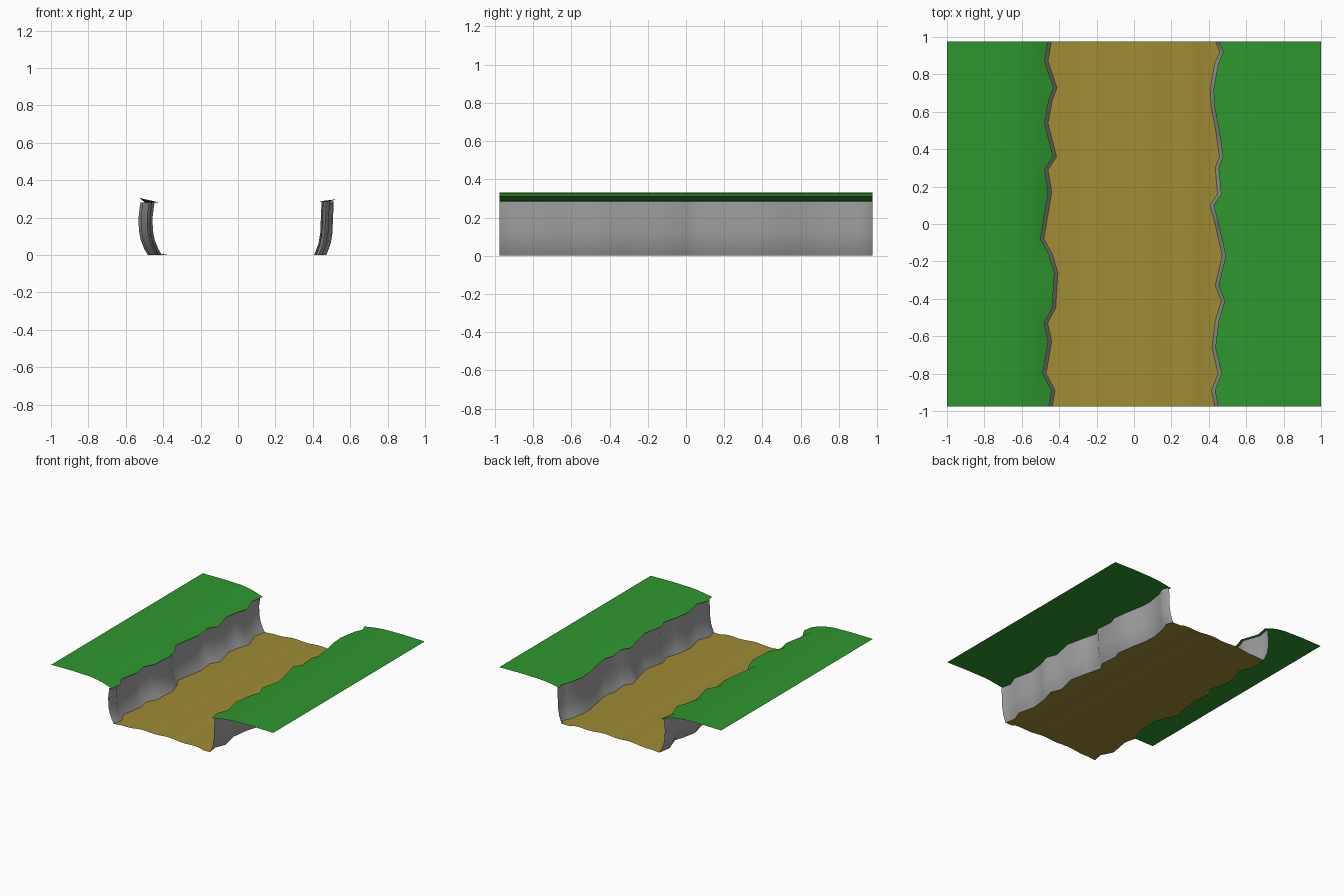
import bpy, bmesh, math

if "Cube" in bpy.data.objects:
    bpy.data.objects.remove(bpy.data.objects["Cube"])

def material(name, rgb):
    m = bpy.data.materials.new(name)
    m.diffuse_color = (*rgb, 1)
    m.use_nodes = True
    m.node_tree.nodes["Principled BSDF"].inputs["Base Color"].default_value = m.diffuse_color
    return m

GRASS = material("grass green", (0.027, 0.31, 0.027))
SAND = material("river bed sand", (0.35, 0.26, 0.035))
ROCK = material("rock grey", (0.36, 0.36, 0.36))

# meandering edge lines of each bank: (y, x)
LEFT = [(-.975, -.455), (-.89, -.44), (-.80, -.488), (-.63, -.458), (-.53, -.48), (-.45, -.437),
        (-.26, -.425), (-.16, -.455), (-.08, -.50), (.17, -.458), (.29, -.478), (.36, -.432),
        (.54, -.478), (.66, -.455), (.73, -.43), (.87, -.478), (.975, -.46)]
RIGHT = [(-.975, .45), (-.89, .432), (-.80, .468), (-.66, .435), (-.52, .452), (-.41, .485),
         (-.33, .452), (-.17, .49), (0, .452), (.1, .425), (.16, .465), (.30, .452),
         (.36, .475), (.5, .455), (.63, .43), (.72, .425), (.86, .45), (.92, .477), (.975, .455)]

def edge_x(line, y):
    for (y0, x0), (y1, x1) in zip(line, line[1:]):
        if y <= y1 + 1e-6:
            return x0 + (x1 - x0) * (y - y0) / (y1 - y0)
    return line[-1][1]

def sweep(name, ys, point_row, mat):
    """Skin a sheet through one row of points per y; rows run from -x to +x."""
    bm = bmesh.new()
    rows = [[bm.verts.new(p) for p in point_row(y)] for y in ys]
    for a, b in zip(rows, rows[1:]):
        for i in range(len(a) - 1):
            bm.faces.new((a[i], a[i + 1], b[i + 1], b[i]))
    me = bpy.data.meshes.new(name)
    bm.to_mesh(me)
    bm.free()
    ob = bpy.data.objects.new(name, me)
    bpy.context.collection.objects.link(ob)
    me.materials.append(mat)
    bpy.context.view_layer.objects.active = ob
    ob.select_set(True)
    bpy.ops.object.shade_smooth_by_angle(angle=math.radians(50))
    ob.select_set(False)

# cross-sections: (distance outward from edge line, z)
WALL = {-1: [(.022, .28), (.032, .2), (.03, .13), (.02, .08), (0, .03), (-.018, .006)],
        1: [(.022, .285), (.018, .2), (.015, .12), (.005, .06), (-.008, .025), (-.018, .006)]}
# grass: fixed (|x|, z) points, then the lip height on the edge line
GRASS_PROFILE = {-1: ([(1, .33), (.8, .332), (.65, .328), (.58, .318), (.525, .305)], .282),
                 1: ([(1, .31), (.8, .313), (.65, .311), (.58, .306), (.525, .298)], .286)}

for side, label, line in ((-1, "left", LEFT), (1, "right", RIGHT)):
    ys = [p[0] for p in line]

    def wall_row(y):
        e = edge_x(line, y)
        return [(e + side * d, y, z) for d, z in WALL[side]][::-side]

    def grass_row(y):
        e = edge_x(line, y)
        pts, lip = GRASS_PROFILE[side]
        row = [(side * x, y, z) for x, z in pts]
        row += [(e, y, lip), (e + side * .022, y, WALL[side][0][1])]  # lip and its underside
        return row[::-side]

    sweep(label + "_cliff", ys, wall_row, ROCK)
    sweep(label + "_grass_bank", ys, grass_row, GRASS)

# river bed, gently rippled across its width
def bed_row(y):
    a, b = edge_x(LEFT, y) + .018, edge_x(RIGHT, y) - .018
    row = [(a, y, .006)]
    for i in range(1, 24):
        x = -.40 + .80 * i / 24
        z = .006 + .016 * (1 - (x / .42) ** 2) + .004 * math.sin(x * 26) - .004
        row.append((x, y, max(z, .001)))
    return row + [(b, y, .006)]

sweep("river_bed", sorted({p[0] for p in LEFT + RIGHT}), bed_row, SAND)
# the bed's lowest points along both banks rest on the ground
for ob in bpy.data.objects:
    for v in ob.data.vertices:
        if v.co.z < .0061 and abs(abs(v.co.x) - .45) < .09 and ob.name != "left_grass_bank":
            v.co.z = 0
